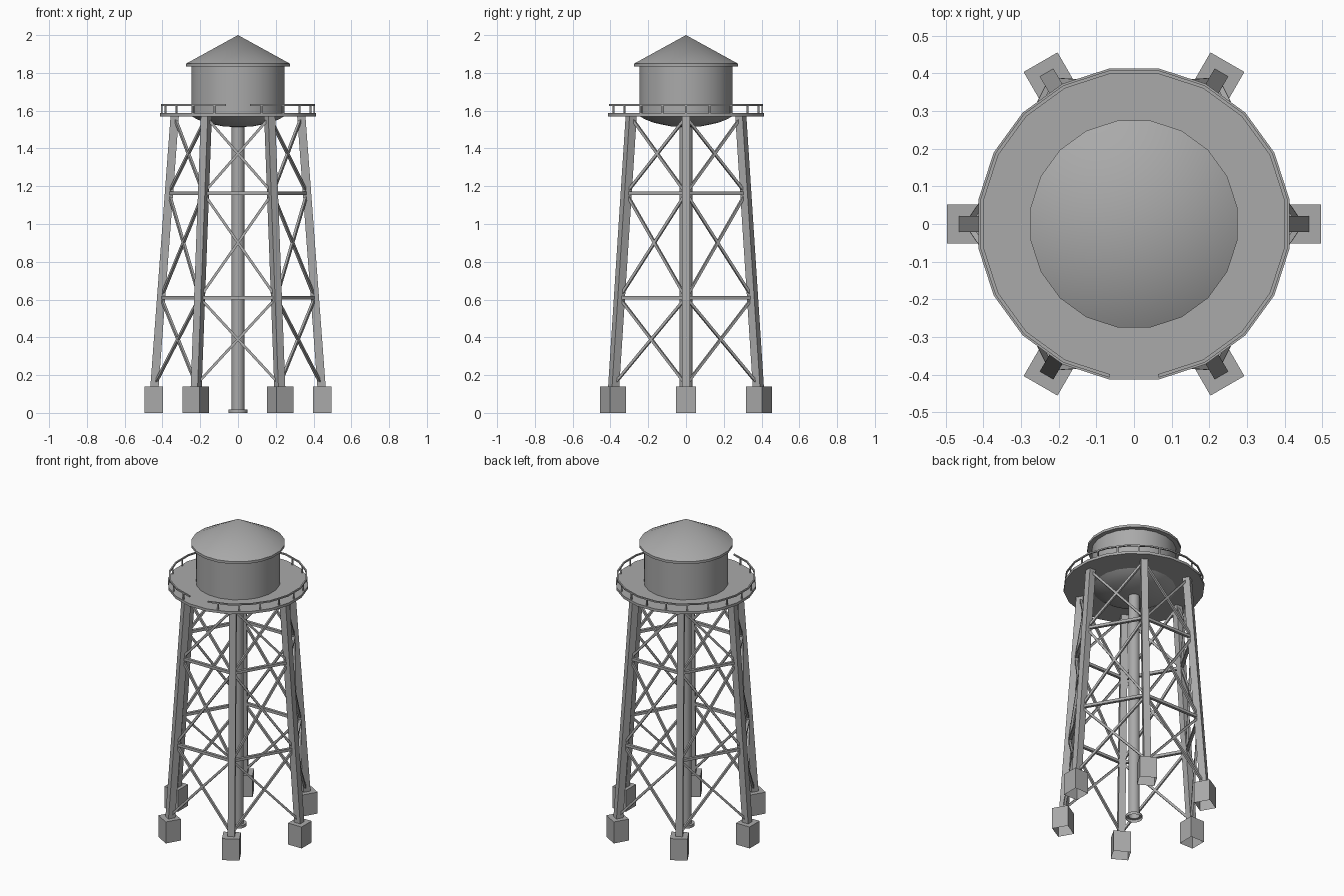
import bpy, bmesh
from math import pi, sin, cos, radians
from mathutils import Vector

cube = bpy.data.objects.get("Cube")
if cube:
    bpy.data.objects.remove(cube, do_unlink=True)

steel = bpy.data.materials.new("grey steel")
grey = (0.4, 0.4, 0.4, 1)
steel.use_nodes = True
steel.diffuse_color = grey
steel.node_tree.nodes["Principled BSDF"].inputs["Base Color"].default_value = grey

SIDES = 20
UP = Vector((0, 0, 1))


def radial(deg):
    a = radians(deg)
    return Vector((cos(a), sin(a), 0))


def finish(name, bm, smooth=False):
    bmesh.ops.remove_doubles(bm, verts=bm.verts, dist=1e-5)
    bmesh.ops.recalc_face_normals(bm, faces=bm.faces)
    for f in bm.faces:
        f.smooth = smooth
    for e in bm.edges:
        e.smooth = e.calc_face_angle(0) < radians(35)
    mesh = bpy.data.meshes.new(name)
    bm.to_mesh(mesh)
    bm.free()
    mesh.materials.append(steel)
    ob = bpy.data.objects.new(name, mesh)
    bpy.context.collection.objects.link(ob)
    return ob


def lathe(name, profile, start=9, steps=SIDES, closed=False):
    """Revolve (radius, height) points about z; a partial turn gets end caps."""
    bm = bmesh.new()
    step = 360 / SIDES
    rings = [[bm.verts.new(radial(start + i * step) * r + UP * z) for r, z in profile]
             for i in range(steps + 1)]
    n = len(profile)
    for a, b in zip(rings, rings[1:]):
        for j in range(n if closed else n - 1):
            k = (j + 1) % n
            quad = [a[j], b[j], b[k], a[k]]
            if profile[j][0] == 0:
                quad.pop(1)
            elif profile[k][0] == 0:
                quad.pop(2)
            bm.faces.new(quad)
    if steps < SIDES:
        bm.faces.new(rings[0])
        bm.faces.new(rings[-1])
    return finish(name, bm, True)


def bar(bm, p, q, u, v):
    """Box from p to q with half-width vectors u and v."""
    ends = [[bm.verts.new(c + u * s + v * t) for s, t in ((-1, -1), (1, -1), (1, 1), (-1, 1))]
            for c in (p, q)]
    lo, hi = ends
    bm.faces.new(lo)
    bm.faces.new(hi)
    for i in range(4):
        j = (i + 1) % 4
        bm.faces.new((lo[i], lo[j], hi[j], hi[i]))


# Tank with its dished bottom
lathe("tank", [(0, 1.512), (0.08, 1.517), (0.17, 1.535), (0.22, 1.554),
               (0.25, 1.572), (0.25, 1.84)])

# Conical roof with a short eave
lathe("roof", [(0.24, 1.833), (0.278, 1.833), (0.278, 1.849), (0, 2)])

# Walkway and its railing, open at the front
lathe("walkway", [(0.24, 1.57), (0.418, 1.57), (0.418, 1.587), (0.24, 1.587)], closed=True)
lathe("top_rail", [(0.404, 1.626), (0.413, 1.626), (0.413, 1.635), (0.404, 1.635)],
      start=279, steps=SIDES - 1, closed=True)
bm = bmesh.new()
for i in range(1, SIDES):
    out = radial(270 + i * 360 / SIDES)
    side = out.cross(UP)
    foot = out * 0.403
    bar(bm, foot + UP * 1.58, foot + UP * 1.63, out * 0.004, side * 0.004)
finish("rail_posts", bm)

# Central riser pipe with a base flange
lathe("riser_pipe", [(0.05, 0), (0.05, 0.018), (0.034, 0.018), (0.034, 1.52)])

# Legs lean inward from the footings to the walkway
LOW, HIGH = 0.14, 1.572


def on_leg(k, z):
    r = 0.442 + (0.335 - 0.442) * (z - LOW) / (HIGH - LOW)
    return radial(60 * k) * r + UP * z


for k in range(6):
    out = radial(60 * k)
    side = out.cross(UP)

    bm = bmesh.new()
    bar(bm, on_leg(k, LOW), on_leg(k, HIGH), out * 0.022, side * 0.021)
    finish(f"leg_{k + 1}", bm)

    # Footing, hollow underneath
    bm = bmesh.new()
    base = out * 0.447
    bar(bm, base, base + UP * LOW, out * 0.049, side * 0.052)
    bm.normal_update()
    under = [f for f in bm.faces if f.calc_center_median().z < 0.01]
    bmesh.ops.delete(bm, geom=under, context='FACES')
    finish(f"footing_{k + 1}", bm)

    # Cross bracing and horizontal struts to the next leg
    bm = bmesh.new()
    face_out = radial(60 * k + 30)
    levels = [0.15, 0.61, 1.163, 1.565]

    def brace(p, q, half):
        across = (q - p).normalized().cross(face_out).normalized()
        normal = across.cross((q - p).normalized())
        bar(bm, p, q, across * half, normal * half)

    for z in levels[1:3]:
        brace(on_leg(k, z), on_leg(k + 1, z), 0.009)
    for z0, z1 in zip(levels, levels[1:]):
        brace(on_leg(k, z0), on_leg(k + 1, z1), 0.007)
        brace(on_leg(k + 1, z0), on_leg(k, z1), 0.007)
    finish(f"bracing_{k + 1}", bm)
